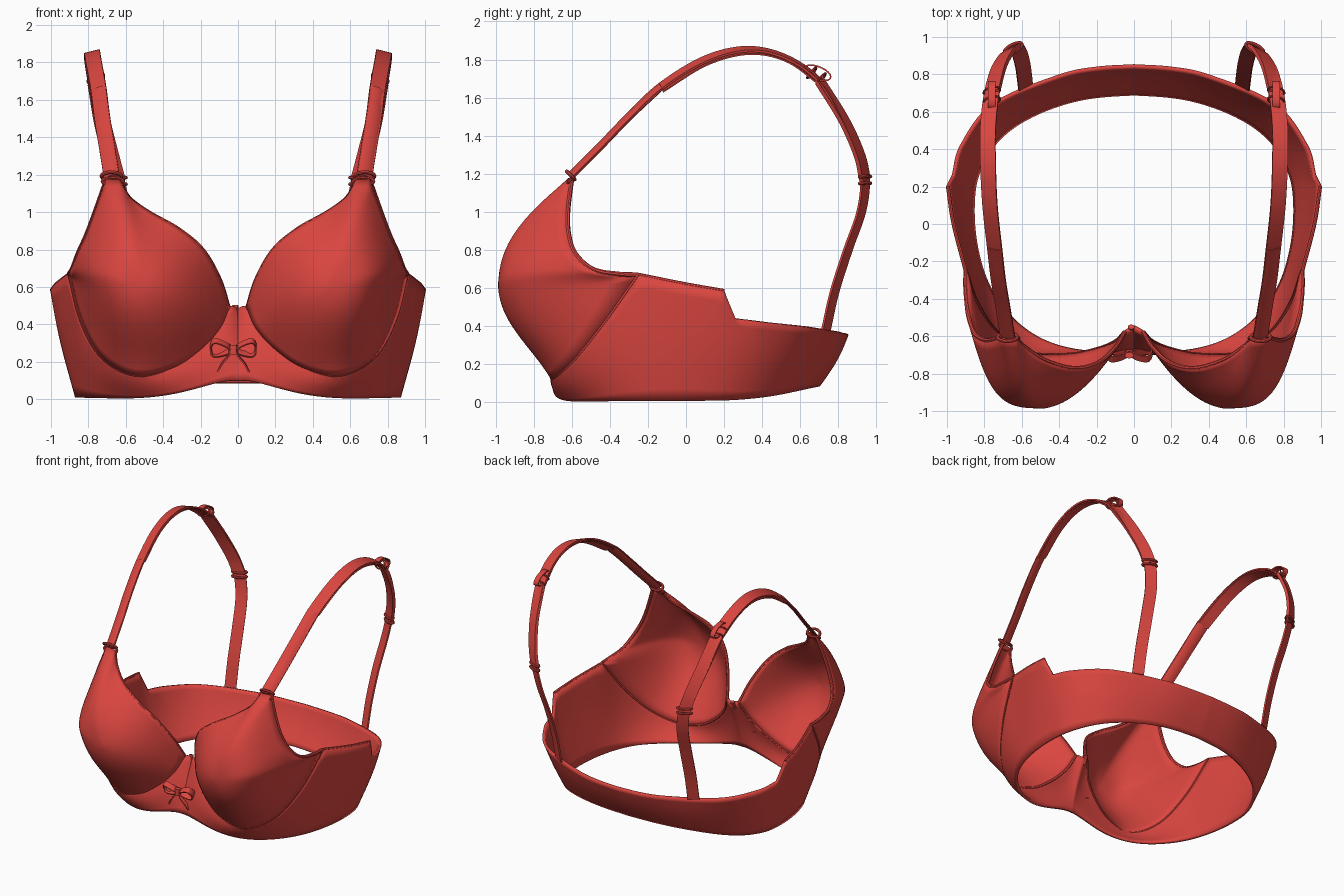
import bpy, bmesh, math
from mathutils import Vector as V

if "Cube" in bpy.data.objects:
    bpy.data.objects.remove(bpy.data.objects["Cube"])

red = bpy.data.materials.new("red_fabric")
red.diffuse_color = (0.7, 0.06, 0.05, 1)
red.use_nodes = True
red.node_tree.nodes["Principled BSDF"].inputs["Base Color"].default_value = red.diffuse_color


def spline(pts, n=8):
    """Catmull-Rom samples through the points."""
    p = [V(q) for q in pts]
    p = [2 * p[0] - p[1]] + p + [2 * p[-1] - p[-2]]
    out = []
    for i in range(1, len(p) - 2):
        a, b, c, d = p[i - 1:i + 3]
        for k in range(n):
            t = k / n
            out.append(0.5 * (2 * b + (c - a) * t + (2 * a - 5 * b + 4 * c - d) * t * t
                              + (3 * b - a - 3 * c + d) * t ** 3))
    return out + [p[-2]]


def chain(*pieces, n=8):
    """Splines joined with sharp corners between them."""
    out = []
    for s in pieces:
        out += spline(s, n)[(1 if out else 0):]
    return out


def relax(rows, j, times, closed):
    """Smooth line j of a grid along the rows, so edge corners fade out inside."""
    n = len(rows)
    for _ in range(times):
        c = [r[j] for r in rows]
        for i in (range(n) if closed else range(1, n - 1)):
            rows[i][j] = c[i] * .5 + (c[i - 1] + c[(i + 1) % n]) * .25


def grid_object(name, rows, close_u=False, close_v=False, mirror=True, thick=0, caps=False):
    bm = bmesh.new()
    g = [[bm.verts.new(p) for p in r] for r in rows]
    nu, nv = len(g), len(g[0])
    for i in range(nu - (not close_u)):
        for j in range(nv - (not close_v)):
            a, b = g[i], g[(i + 1) % nu]
            k = (j + 1) % nv
            bm.faces.new((a[j], a[k], b[k], b[j]))
    if caps:
        bm.faces.new(g[0])
        bm.faces.new(g[-1])
    bmesh.ops.remove_doubles(bm, verts=bm.verts, dist=1e-5)
    bmesh.ops.recalc_face_normals(bm, faces=bm.faces)
    me = bpy.data.meshes.new(name)
    bm.to_mesh(me)
    bm.free()
    me.materials.append(red)
    ob = bpy.data.objects.new(name, me)
    bpy.context.collection.objects.link(ob)
    if mirror:
        m = ob.modifiers.new("mirror", 'MIRROR')
        m.use_clip = True
    if thick:
        s = ob.modifiers.new("thickness", 'SOLIDIFY')
        s.thickness, s.offset = thick, 0
    return ob


def sweep(name, path, ref, w, h, round_=False, closed=False, mirror=True):
    """Sweep a flat or round section along a path; ref(f) gives the width direction."""
    if round_:
        sec = [(w * math.cos(a * math.pi / 4), h * math.sin(a * math.pi / 4)) for a in range(8)]
    else:
        sec = [(-w, -h), (w, -h), (w, h), (-w, h)]
    rows, n = [], len(path)
    for i, p in enumerate(path):
        a = path[i - 1] if (i or closed) else p
        b = path[(i + 1) % n] if (i < n - 1 or closed) else p
        t = (b - a).normalized()
        nn = t.cross(V(ref(i / (n - 1)))).normalized()
        ww = nn.cross(t)
        rows.append([p + ww * x + nn * y for x, y in sec])
    return grid_object(name, rows, closed, True, mirror, caps=not closed)


def ring(name, c, ax, ay, ra, rb, r=0.008):
    ax, ay, c = V(ax).normalized(), V(ay).normalized(), V(c)
    pts = [c + ax * ra * math.cos(a * math.pi / 12) + ay * rb * math.sin(a * math.pi / 12) for a in range(24)]
    nrm = ax.cross(ay)
    return sweep(name, pts, lambda f: nrm, r, r, True, True)


# Key lines, right half: wire under the cup, wing top, bottom hem
wire = [(.05, -.58, .49), (.1, -.63, .38), (.2, -.67, .27), (.35, -.7, .17), (.55, -.69, .13),
        (.73, -.58, .23), (.84, -.42, .43), (.9, -.25, .67)]
wing = [(.9, -.25, .67), (.965, 0, .62), (.995, .2, .585)]
step = [(.995, .2, .585), (.965, .26, .44)]
back = [(.965, .26, .44), (.92, .42, .42), (.75, .64, .395), (.4, .79, .372), (.2, .832, .362), (0, .845, .36)]
top = chain([(0, -.55, .48)] + wire, wing, step, back)
hem = chain([(0, -.69, .1), (.03, -.69, .1), (.08, -.69, .095), (.18, -.69, .07), (.33, -.68, .03),
             (.52, -.62, .01), (.68, -.49, .01), (.79, -.33, .01), (.84, -.16, .01)],
            [(.84, -.16, .01), (.865, 0, .01), (.86, .2, .012)],
            [(.86, .2, .012), (.84, .26, .016)],
            [(.84, .26, .016), (.77, .42, .03), (.61, .56, .06), (.35, .66, .083), (.18, .686, .088), (0, .695, .09)])

# Band: gore, under-cup strip, wings and back in one sheet
rows = []
for a, b in zip(top, hem):
    out = V((b.x, b.y, 0)).normalized()
    rows.append([b.lerp(a, k / 10) + out * 0.015 * math.sin(math.pi * k / 10) for k in range(11)])
for k in range(10):
    relax(rows, k, (10 - k) * 4, False)
grid_object("band", rows, thick=0.02)

# Cups: domes from an apex to the wire, armhole and neckline
arm = [(.9, -.25, .67), (.9, -.36, .675), (.885, -.49, .7), (.855, -.58, .78), (.81, -.615, .88),
       (.765, -.62, 1.0), (.705, -.6, 1.17)]
neck = [(.635, -.61, 1.17), (.58, -.66, 1.075), (.47, -.73, .995), (.32, -.77, .91), (.19, -.74, .80),
        (.1, -.66, .645), (.05, -.58, .49)]
rim = chain(wire, arm, [arm[-1], neck[0]], neck)[:-1]
apex = V((.49, -.975, .61))
rings = []
for b in rim:
    e = 2 + 2.5 * (max(0, b.x - apex.x) / .42) ** 2
    ray = []
    for k in range(19):
        t = k / 18
        ray.append(V((apex.x + (b.x - apex.x) * t, apex.y + (b.y - apex.y) * t ** e,
                      apex.z + (b.z - apex.z) * t)))
    rings.append(ray)
for k in range(1, 18):
    relax(rings, k, 5 + (18 - k) * 20, True)
# fair the dome across the rings as well
for _ in range(12):
    old = [list(r) for r in rings]
    for i, r in enumerate(rings):
        for k in range(2, 18):
            side = old[i - 1][k] + old[(i + 1) % len(old)][k]
            r[k] = old[i][k] * .4 + (old[i][k - 1] + old[i][k + 1] + side) * .15
grid_object("cup", rings, close_u=True, thick=0.022)

# Rolled edges and wire casing
for name, pts, r in (("wire_casing", wire, .0125), ("armhole_edge", arm, .0125), ("neckline_edge", neck, .0115)):
    path = spline(pts)
    refs = [p - apex for p in path]
    sweep(name, path, lambda f: refs[round(f * (len(refs) - 1))], r, r, True)
sweep("wing_edge", spline(wing), lambda f: (0, 0, 1), .0105, .0105, True)


# Straps
def tilt(f):
    k = min(1, max(0, (f - .3) / .4))
    return (1, .25 * (1 - k) - .55 * k, -.3 * (1 - k))


front = [(.675, -.605, 1.19), (.7, -.45, 1.345), (.725, -.3, 1.5), (.745, -.13, 1.66)]
over = [(.745, -.13, 1.66), (.77, .1, 1.8), (.78, .32, 1.855), (.78, .52, 1.815), (.76, .7, 1.69)]
rear = [(.76, .7, 1.69), (.725, .83, 1.48), (.68, .91, 1.3), (.645, .94, 1.17), (.615, .92, 1.0),
        (.595, .85, .8), (.585, .78, .58), (.58, .735, .38)]
sweep("strap", spline(front + over[1:] + rear[1:]), tilt, .042, .006)
sweep("strap_front_sleeve", spline(front), lambda f: (1, .3, -.3), .045, .013, True)
inner = [V(p) + V((0, .004, -.016)) for p in over]
sweep("strap_under_layer", spline(inner), lambda f: tilt(.2 + .25 * f), .04, .004)
sweep("strap_rear_layer", spline(rear[:4]), lambda f: (.9, -.47, 0), .044, .011)

# Strap rings and slider
ring("front_ring", (.67, -.61, 1.165), (1, 0, 0), (0, .5, .8), .056, .024)
ring("front_ring_upper", (.677, -.605, 1.192), (1, 0, 0), (0, -.7, .7), .053, .03, .01)
for z in (1.15, 1.185):
    ring("rear_ring", (.645, .94, z), (.9, -.45, 0), (.45, .9, .1), .052, .02, .009)
for i in range(2):
    ring("slider", (.76, .66 + .05 * i, 1.73 - .03 * i), (1, -.2, 0), (0, .6, .75), .045, .035, .006)
sweep("slider_loop", [V((.76, .69 + .07 * math.cos(a * math.pi / 10), 1.73 + .035 * math.sin(a * math.pi / 10)
      - .3 * .07 * math.cos(a * math.pi / 10))) for a in range(20)], lambda f: (1, 0, 0), .02, .004, closed=True)

# Bow on the gore
c = V((-.025, -.69, .265))
for s in (-1, 1):
    loop = [(0, 0, 0), (.05, -.025, .03), (.1, -.03, .045), (.12, 0, .015), (.105, .01, -.025), (.05, .005, -.02), (0, 0, 0)]
    sweep("bow_loop", [c + V((s * x, y, z)) for x, y, z in spline(loop)], lambda f: (0, 1, .8), .02, .004, mirror=False)
    tail = [(0, -.005, 0), (.03, -.015, -.04), (.06, -.01, -.075), (.085, 0, -.12)]
    sweep("bow_tail", [c + V((s * x, y, z)) for x, y, z in spline(tail)], lambda f: (0, 1, .3), .012, .004, mirror=False)
sweep("bow_knot", [c + V((0, -.012, z)) for z in (-.025, -.012, .012, .025)], lambda f: (1, 0, 0), .025, .018, True, mirror=False)
sweep("gore_stitch", [V((-.015, -.575, .44)), V((-.015, -.56, .47)), V((-.015, -.55, .5))],
      lambda f: (1, 0, 0), .018, .014, True, mirror=False)

# Smooth shading with sharp creases
for o in bpy.data.objects:
    o.select_set(True)
    bpy.context.view_layer.objects.active = o
bpy.ops.object.shade_smooth_by_angle(angle=math.radians(40))
